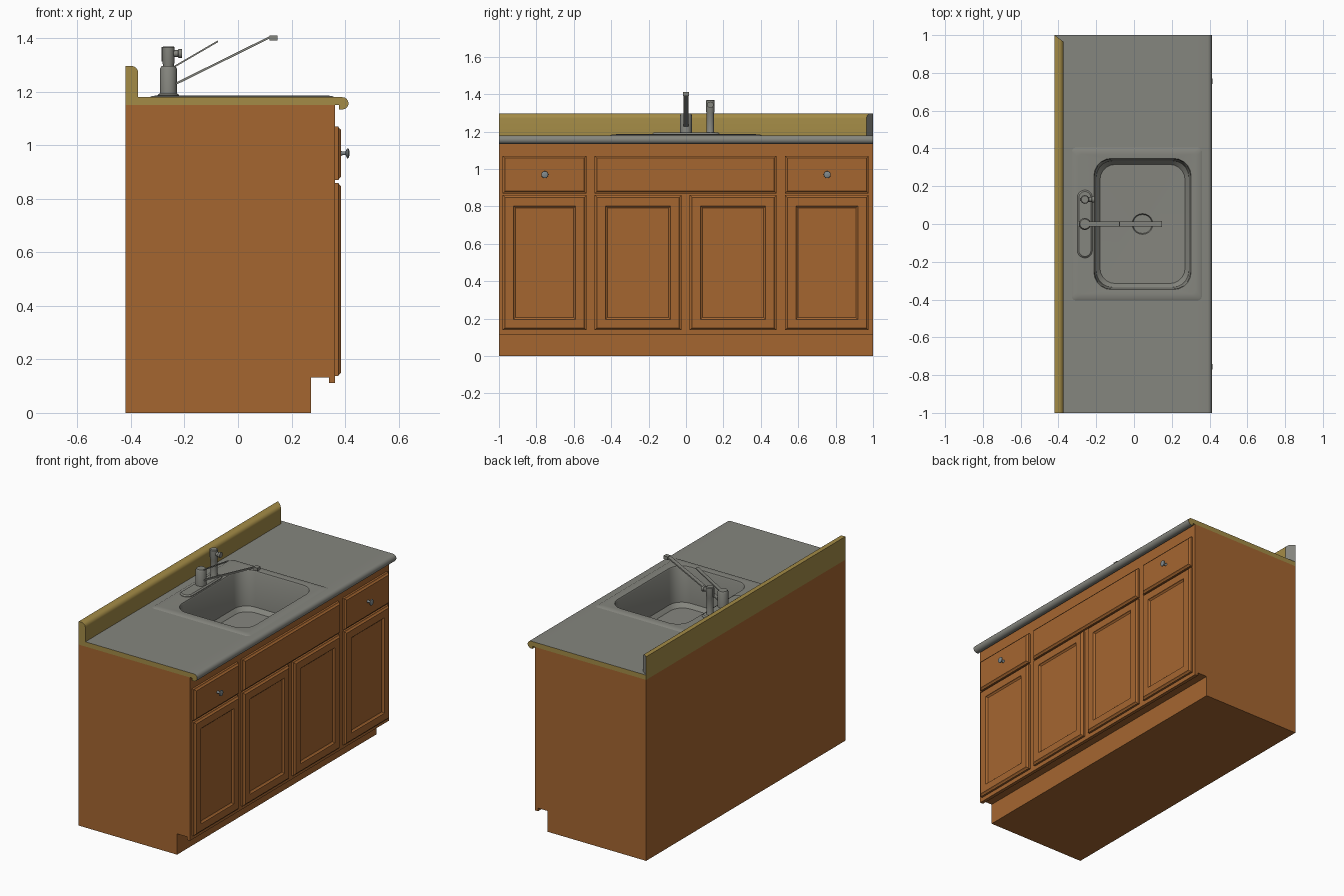
import bpy, bmesh, math
from mathutils import Vector

if "Cube" in bpy.data.objects:
    bpy.data.objects.remove(bpy.data.objects["Cube"])


def material(name, rgb):
    m = bpy.data.materials.new(name)
    m.diffuse_color = (*rgb, 1)
    m.use_nodes = True
    m.node_tree.nodes["Principled BSDF"].inputs["Base Color"].default_value = m.diffuse_color
    return m


WOOD = material("warm wood", (0.376, 0.133, 0.030))
EDGE = material("mustard edge", (0.37, 0.26, 0.062))
GREY = material("counter grey", (0.235, 0.237, 0.21))
STEEL = material("knob steel", (0.22, 0.25, 0.26))


def finish(bm, name, mats, angle=35):
    me = bpy.data.meshes.new(name)
    bm.to_mesh(me)
    bm.free()
    for m in mats:
        me.materials.append(m)
    ob = bpy.data.objects.new(name, me)
    bpy.context.collection.objects.link(ob)
    bpy.ops.object.select_all(action='DESELECT')
    ob.select_set(True)
    bpy.context.view_layer.objects.active = ob
    bpy.ops.object.shade_smooth_by_angle(angle=math.radians(angle))
    return ob


def ring(cu, cv, hu, hv, r=0.0, n=6):
    """Counter-clockwise rounded rectangle; a circle when hu = hv = r."""
    if r == 0:
        return [(cu + a * hu, cv + b * hv) for a, b in ((1, 1), (-1, 1), (-1, -1), (1, -1))]
    pts = []
    for q, (a, b) in enumerate(((1, 1), (-1, 1), (-1, -1), (1, -1))):
        for i in range(n):
            t = (q + (i + (0.5 if n == 1 else 0)) / max(n - 1, 1) * (0.999 if n > 1 else 1)) * math.pi / 2
            pts.append((cu + a * (hu - r) + r * math.cos(t), cv + b * (hv - r) + r * math.sin(t)))
    return pts


def on_z(pts, z):
    return [Vector((u, v, z)) for u, v in pts]


def on_x(pts, x):
    return [Vector((x, u, v)) for u, v in pts]


def loft(name, loops, mat, closed=True, angle=35):
    """Skin between loops of equal size, capping the end (and the start if closed)."""
    bm = bmesh.new()
    rows = [[bm.verts.new(p) for p in lp] for lp in loops]
    for a, b in zip(rows, rows[1:]):
        n = len(a)
        for i in range(n):
            j = (i + 1) % n
            bm.faces.new((a[i], a[j], b[j], b[i]))
    bm.faces.new(rows[-1])
    if closed:
        bm.faces.new(rows[0][::-1])
        bmesh.ops.remove_doubles(bm, verts=bm.verts, dist=0.0003)
        bmesh.ops.recalc_face_normals(bm, faces=bm.faces)
    return finish(bm, name, [mat], angle)


def prism(profile):
    """Extrude an x-z profile along y from -1 to 1."""
    bm = bmesh.new()
    f = bm.faces.new([bm.verts.new((x, -1, z)) for x, z in profile])
    res = bmesh.ops.extrude_face_region(bm, geom=[f])
    verts = [v for v in res['geom'] if isinstance(v, bmesh.types.BMVert)]
    bmesh.ops.translate(bm, verts=verts, vec=(0, 2, 0))
    bmesh.ops.recalc_face_normals(bm, faces=bm.faces)
    return bm


# Cabinet body with toe kick, open on top under the counter
bm = prism([(-.42, 0), (.272, 0), (.272, .132), (.34, .132), (.34, .112), (.362, .112),
            (.362, 1.15), (-.42, 1.15)])
bm.normal_update()
bmesh.ops.delete(bm, geom=[f for f in bm.faces if f.normal.z > .9 and f.calc_center_median().z > 1.1],
                 context='FACES')
finish(bm, "cabinet_body", [WOOD])


# Doors and drawer fronts with stepped lips; doors get a recessed panel
def front(name, y0, y1, z0, z1, panel):
    steps = [(0, .36), (0, .375), (.006, .378), (.012, .385)]
    if panel:
        steps += [(.058, .385), (.061, .379), (.068, .374)]
    c = ((y0 + y1) / 2, (z0 + z1) / 2)
    loops = [on_x(ring(*c, (y1 - y0) / 2 - i, (z1 - z0) / 2 - i), x) for i, x in steps]
    loft(name, loops, WOOD, angle=20)


for i, (a, b) in enumerate([(-.98, -.533), (-.488, .483), (.53, .977)]):
    front(f"drawer_front_{i}", a, b, .87, 1.07, False)
for i, (a, b) in enumerate([(-.98, -.533), (-.488, -.025), (.02, .483), (.53, .977)]):
    front(f"door_{i}", a, b, .138, .86, True)

# Drawer knobs
for side, y in (("left", -.755), ("right", .755)):
    prof = [(.010, .384), (.007, .39), (.007, .402), (.019, .408), (.018, .413), (.010, .416)]
    loft(f"knob_{side}", [on_x(ring(y, .97, r, r, r, 5), x) for r, x in prof], STEEL, angle=50)

# Countertop with bullnose, opened under the sink
nose = [(.39 + .023 * math.cos(t), 1.157 + .023 * math.sin(t))
        for t in [math.radians(a) for a in range(-90, 91, 20)]]
bm = prism([(-.42, 1.15), (.378, 1.15), (.378, 1.134)] + nose + [(-.42, 1.18)])
for co, no in (((-.3, 0, 0), (1, 0, 0)), ((.33, 0, 0), (1, 0, 0)),
               ((0, -.37, 0), (0, 1, 0)), ((0, .37, 0), (0, 1, 0))):
    bmesh.ops.bisect_plane(bm, geom=bm.verts[:] + bm.edges[:] + bm.faces[:], plane_co=co, plane_no=no)
hole = []
for f in bm.faces:
    c = f.calc_center_median()
    if -.3 < c.x < .33 and abs(c.y) < .37:
        hole.append(f)
bmesh.ops.delete(bm, geom=hole, context='FACES')
bm.normal_update()
for f in bm.faces:
    c, n = f.calc_center_median(), f.normal
    grey = abs(n.y) < .5 and (c.x > .379 or n.z > .5)
    f.material_index = 1 if grey else 0
finish(bm, "countertop", [EDGE, GREY])

# Backsplash with rounded top edge and a mitred far end
arc = [(-.4 + .027 * math.cos(t), 1.27 + .027 * math.sin(t))
       for t in [math.radians(a) for a in range(0, 91, 15)]]
bm = prism([(-.42, 1.18), (-.373, 1.18)] + arc + [(-.42, 1.297)])
for v in bm.verts:
    if v.co.y > 0:
        v.co.y -= .035 * (v.co.x + .42) / .047
bm.normal_update()
for f in bm.faces:
    f.material_index = 1 if f.normal.y > .5 else 0
finish(bm, "backsplash", [EDGE, GREY])

# Sink: raised rim, basin, floor and drain in one skin
sx, bx = .015, .045
loft("sink", [on_z(ring(*a), z) for a, z in (
    ((sx, 0, .345, .405, .02), 1.1795),
    ((sx, 0, .335, .395, .02), 1.185),
    ((sx, 0, .31, .37, .02), 1.186),
    ((bx, 0, .257, .347, .09), 1.184),
    ((bx, 0, .253, .343, .088), 1.176),
    ((bx, 0, .245, .335, .085), .96),
    ((bx, 0, .225, .315, .08), .935),
    ((bx, 0, .055, .055, .055), .932),
    ((bx, 0, .05, .05, .05), .922))], GREY, closed=False)

# Faucet base plate
fx = -.26
loft("faucet_base", [on_z(ring(fx, 0, .04 - i, .18 - i, .04 - i), z)
                     for i, z in ((0, 1.183), (0, 1.188), (.008, 1.195))], GREY)


def turned(name, y, prof):
    loft(name, [on_z(ring(fx, y, r, r, r, 5), z) for r, z in prof], GREY)


# Faucet body and side sprayer
turned("faucet_body", 0, [(.032, 1.19), (.032, 1.285), (.026, 1.297)])
turned("sprayer_column", .13, [(.024, 1.19), (.02, 1.2), (.02, 1.3), (.023, 1.31), (.023, 1.366), (.019, 1.37)])
loft("sprayer_nozzle", [on_x(ring(.13, 1.343, r, r, r, 5), x)
                        for r, x in ((.013, -.25), (.013, -.225), (.017, -.222), (.017, -.21))], GREY)


def bar(name, a, b, w, t, y=0):
    """Flat bar between two x-z points."""
    d = Vector((b[0] - a[0], b[1] - a[1])).normalized()
    loops = [[Vector((p[0] - d.y * t * k, y + w * s, p[1] + d.x * t * k))
              for s, k in ((1, 1), (-1, 1), (-1, -1), (1, -1))] for p in (a, b)]
    loft(name, loops, GREY)


# Sprayer trigger, spout, spout tip and lever handle
bar("sprayer_trigger", (-.283, 1.313), (-.283, 1.367), .008, .002, .13)
bar("spout", (-.245, 1.224), (.125, 1.407), .013, .004)
bar("spout_tip", (.118, 1.401), (.148, 1.401), .015, .010)
bar("lever_handle", (-.25, 1.287), (-.075, 1.389), .012, .003)
